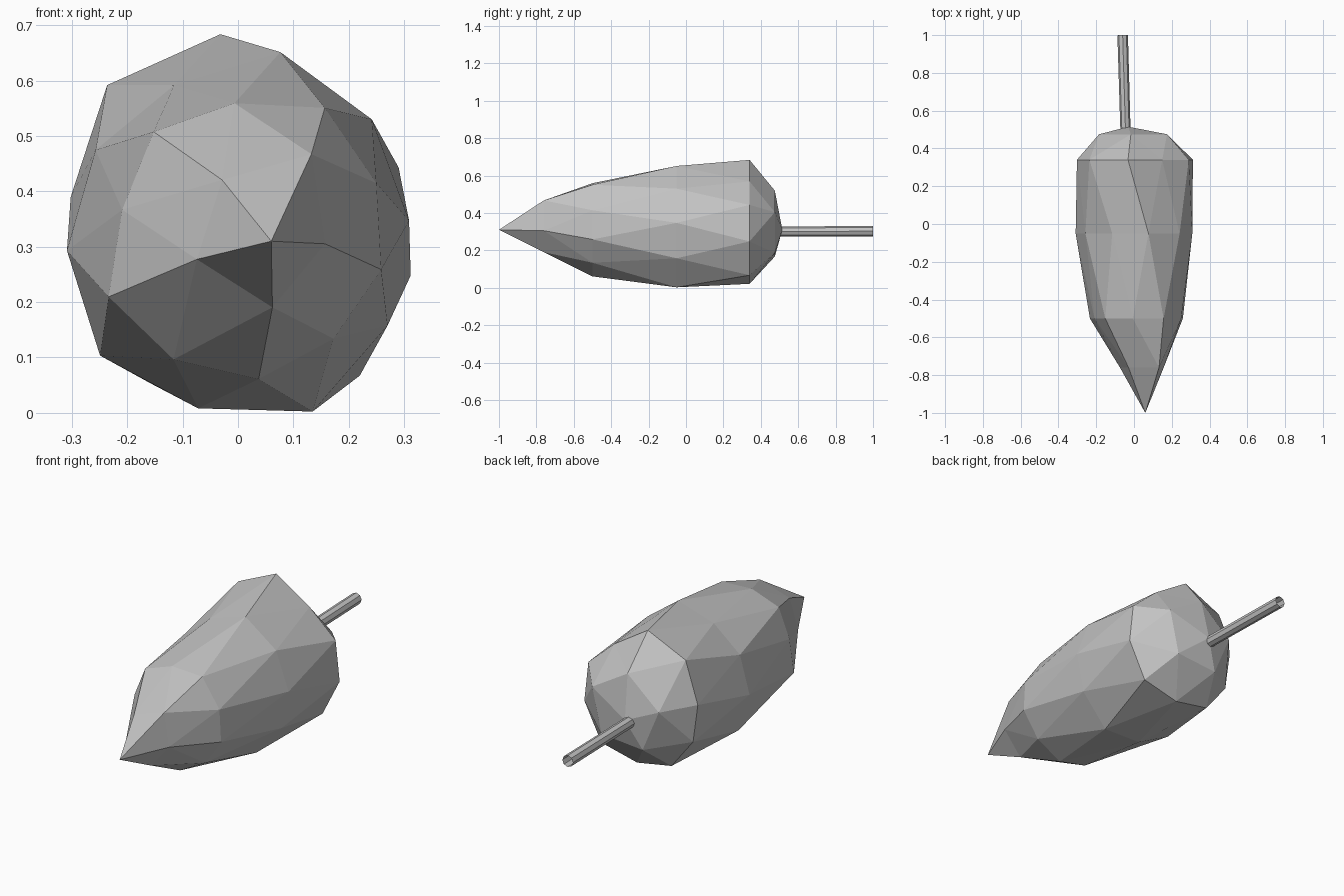
import bpy
import bmesh
from math import atan2, cos, sin, radians, degrees, hypot
from mathutils import Vector

cube = bpy.data.objects.get("Cube")
if cube:
    bpy.data.objects.remove(cube)

grey = bpy.data.materials.new("plain grey")
grey.use_nodes = True
colour = (0.55, 0.55, 0.55, 1)
grey.diffuse_color = colour
grey.node_tree.nodes["Principled BSDF"].inputs["Base Color"].default_value = colour


def finish(name, bm):
    """Turn a bmesh into a flat shaded object."""
    mesh = bpy.data.meshes.new(name)
    bm.to_mesh(mesh)
    bm.free()
    mesh.materials.append(grey)
    obj = bpy.data.objects.new(name, mesh)
    bpy.context.collection.objects.link(obj)
    return obj


# Bulb rings from the pointed front to the rounded back:
# (lowest height on the unit sphere, centre, radii around the ring)
TWIST = 59
RINGS = [
    (0.95, (0.06, -1, 0.31), [0]),
    (0.70, (0.05, -0.76, 0.33), [0.16, 0.12, 0.135, 0.14, 0.11]),
    (0.30, (0.015, -0.5, 0.315),
     [0.275, 0.245, 0.255, 0.23, 0.27, 0.255, 0.255, 0.24, 0.25, 0.255]),
    (-0.30, (0, -0.05, 0.32),
     [0.34, 0.295, 0.3, 0.31, 0.33, 0.32, 0.345, 0.315, 0.31, 0.32]),
    (-0.70, (0, 0.34, 0.32),
     [0.29, 0.365, 0.36, 0.31, 0.3, 0.31, 0.3, 0.335, 0.32, 0.315]),
    (-0.95, (0, 0.475, 0.33), [0.19]),
    (-2, (-0.03, 0.515, 0.31), [0]),
]


def place(co):
    """Move a unit sphere point to its place on the bulb."""
    for low, centre, radii in RINGS:
        if co.z > low:
            break
    turn = atan2(co.y, co.x) if hypot(co.x, co.y) > 0.01 else 0
    step = 360 / len(radii)
    index = int((degrees(turn) % 360 + 2) / step) % len(radii)
    angle = turn + radians(TWIST)
    r = radii[index]
    return Vector(centre) + Vector((r * cos(angle), 0, r * sin(angle)))


# Faceted bulb
bm = bmesh.new()
bmesh.ops.create_icosphere(bm, subdivisions=2, radius=1)
for v in bm.verts:
    v.co = place(v.co)
bmesh.ops.recalc_face_normals(bm, faces=bm.faces)
finish("bulb", bm)

# Thin open stem at the back
start, end = Vector((-0.045, 0.49, 0.3)), Vector((-0.06, 1, 0.303))
bm = bmesh.new()
bmesh.ops.create_cone(bm, segments=8, radius1=0.027, radius2=0.028,
                      depth=(end - start).length, cap_ends=False)
stem = finish("stem", bm)
stem.location = (start + end) / 2
stem.rotation_euler = (end - start).to_track_quat("Z", "Y").to_euler()
